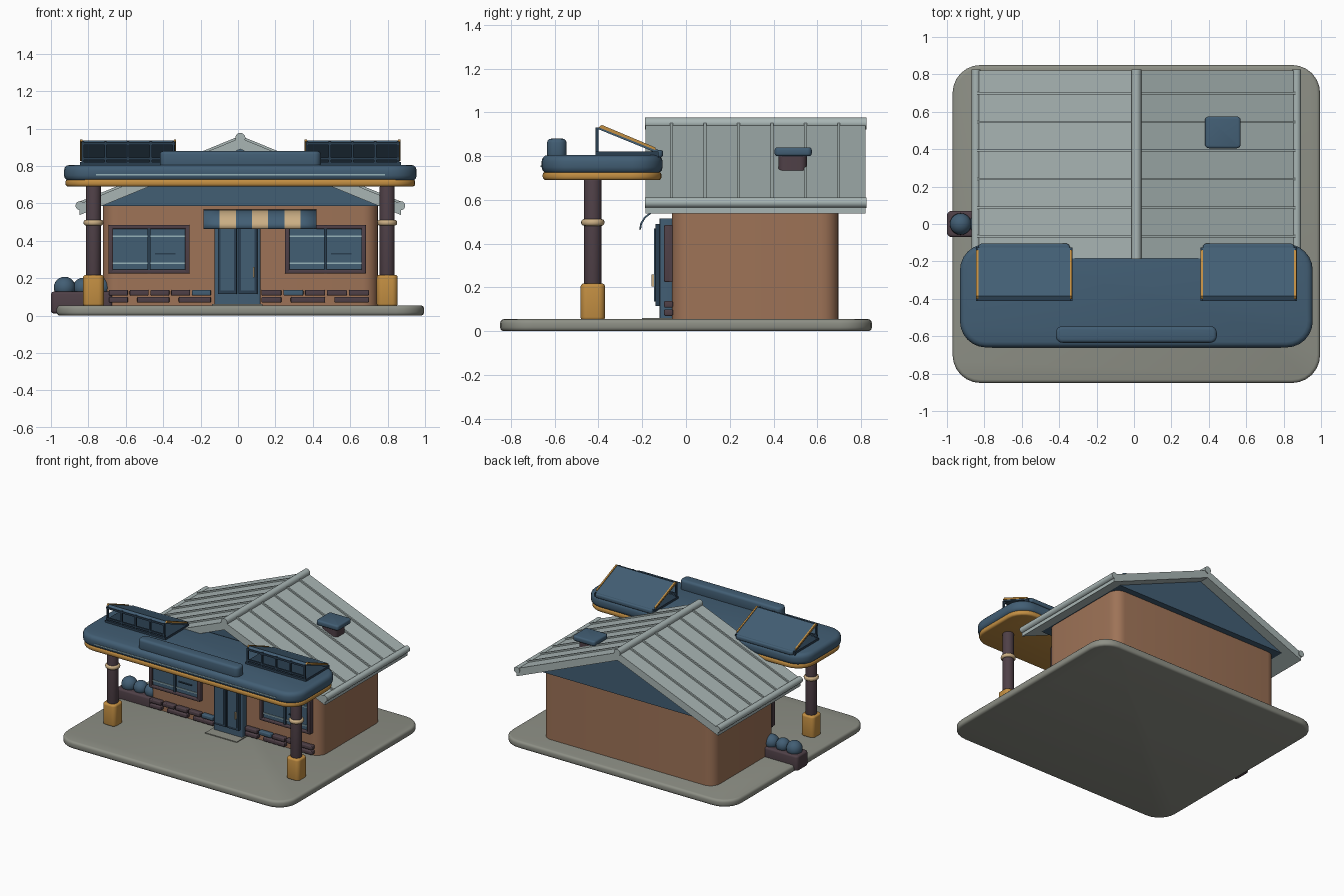
import bpy, bmesh
from math import radians, pi
from mathutils import Vector, Matrix

if "Cube" in bpy.data.objects:
    bpy.data.objects.remove(bpy.data.objects["Cube"])


def material(name, r, g, b):
    col = [(c / 255 / 12.92 if c < 11 else ((c / 255 + 0.055) / 1.055) ** 2.4) for c in (r, g, b)] + [1]
    m = bpy.data.materials.new(name)
    m.use_nodes = True
    m.diffuse_color = col
    m.node_tree.nodes["Principled BSDF"].inputs["Base Color"].default_value = col
    return m


BLUE = material("slate blue", 66, 94, 116)
NAVY = material("dark navy", 42, 62, 80)
WALL = material("clay brown", 158, 115, 87)
GOLD = material("ochre", 194, 142, 66)
PLUM = material("dark plum", 79, 64, 71)
CREAM = material("cream", 202, 174, 132)
STONE = material("stone grey", 141, 143, 133)
ROOF = material("pale metal", 168, 181, 180)
TRIM = material("light trim", 150, 178, 184)

OX = 0.0125  # centre line of the building


def finish(name, bm, mats, smooth=True):
    bmesh.ops.recalc_face_normals(bm, faces=bm.faces[:])
    me = bpy.data.meshes.new(name)
    bm.to_mesh(me)
    bm.free()
    ob = bpy.data.objects.new(name, me)
    bpy.context.collection.objects.link(ob)
    for m in mats if isinstance(mats, list) else [mats]:
        me.materials.append(m)
    if smooth:
        bpy.ops.object.select_all(action='DESELECT')
        ob.select_set(True)
        bpy.context.view_layer.objects.active = ob
        bpy.ops.object.shade_smooth_by_angle(angle=radians(35))
    return ob


def box(name, x, y, z, mat, corner=0.0, rim=0.0, rim_bottom=True):
    """Box from three ranges, with rounded upright corners and rounded rims."""
    bm = bmesh.new()
    size = [r[1] - r[0] for r in (x, y, z)]
    mid = [(r[0] + r[1]) / 2 for r in (x, y, z)]
    bmesh.ops.create_cube(bm, size=1, matrix=Matrix.Translation(mid) @ Matrix.Diagonal((*size, 1)))
    if corner:
        up = [e for e in bm.edges if abs(e.verts[0].co.z - e.verts[1].co.z) > 1e-4]
        bmesh.ops.bevel(bm, geom=up, offset=corner, segments=6, profile=0.5, affect='EDGES')
    if rim:
        flat = [e for e in bm.edges if abs(e.verts[0].co.z - e.verts[1].co.z) < 1e-4
                and (rim_bottom or e.verts[0].co.z > mid[2])]
        bmesh.ops.bevel(bm, geom=flat, offset=rim, segments=3, profile=0.5, affect='EDGES')
    return finish(name, bm, mat)


def prism(name, pts, span, mat, axis='y'):
    """Outline in (x, z) or (y, z), pushed along the remaining axis."""
    bm = bmesh.new()
    make = (lambda p: (p[0], span[0], p[1])) if axis == 'y' else (lambda p: (span[0], p[0], p[1]))
    face = bm.faces.new([bm.verts.new(make(p)) for p in pts])
    new = bmesh.ops.extrude_face_region(bm, geom=[face])["geom"]
    d = span[1] - span[0]
    bmesh.ops.translate(bm, vec=(0, d, 0) if axis == 'y' else (d, 0, 0),
                        verts=[v for v in new if isinstance(v, bmesh.types.BMVert)])
    return finish(name, bm, mat, False)


def tube(name, a, b, r, mat, rim=0.0):
    a, b = Vector(a), Vector(b)
    rot = (b - a).to_track_quat('Z', 'Y').to_matrix().to_4x4()
    bm = bmesh.new()
    bmesh.ops.create_cone(bm, cap_ends=True, segments=24, radius1=r, radius2=r, depth=(b - a).length,
                          matrix=Matrix.Translation((a + b) / 2) @ rot)
    if rim:
        caps = {e for f in bm.faces if len(f.verts) > 4 for e in f.edges}
        bmesh.ops.bevel(bm, geom=list(caps), offset=rim, segments=3, profile=0.5, affect='EDGES')
    return finish(name, bm, mat)


# Ground slab, door mat and walls
box("ground_slab", (-0.97, 0.995), (-0.85, 0.85), (0, 0.055), STONE, 0.15, 0.018)
box("door_mat", (-0.14, 0.13), (-0.2, -0.06), (0.05, 0.061), STONE)
box("walls", (OX - 0.735, OX + 0.735), (-0.065, 0.697), (0.05, 0.6), WALL, 0.08)

# Roof: gable infill, pitched sheet, seams, ridge and gutters
PITCH = 0.41


def chevron(top, bottom, half):
    e = half * PITCH
    return [(OX - half, top - e), (OX, top), (OX + half, top - e),
            (OX + half, bottom - e), (OX, bottom), (OX - half, bottom - e)]


prism("gable_infill", [(OX - 0.77, 0.585), (OX + 0.77, 0.585), (OX, 0.905)], (-0.11, 0.745), BLUE)
prism("roof_sheet", chevron(0.95, 0.89, 0.86), (-0.185, 0.82), ROOF)
for i in range(6):
    y = -0.066 + i * 0.153
    prism("roof_seam", chevron(0.962, 0.93, 0.855), (y - 0.006, y + 0.006), ROOF)
tube("ridge_cap", (OX, -0.187, 0.95), (OX, 0.825, 0.95), 0.027, ROOF)
for s in (-1, 1):
    tube("gutter", (OX + s * 0.857, -0.187, 0.588), (OX + s * 0.857, 0.825, 0.588), 0.024, ROOF)

# Roof vent
box("vent_base", (0.41, 0.54), (0.422, 0.552), (0.7, 0.81), PLUM, 0.03)
box("vent_cap", (0.38, 0.57), (0.405, 0.575), (0.8, 0.84), BLUE, 0.02, 0.012)

# Canopy
box("canopy_trim", (OX - 0.935, OX + 0.935), (-0.655, -0.112), (0.69, 0.73), GOLD, 0.14, 0.015)
box("canopy_top", (OX - 0.943, OX + 0.943), (-0.66, -0.107), (0.72, 0.806), BLUE, 0.14, 0.03)
box("canopy_stripe", (-0.76, 0.785), (-0.664, -0.65), (0.75, 0.757), TRIM)
box("canopy_parapet", (OX - 0.43, OX + 0.43), (-0.635, -0.546), (0.79, 0.88), BLUE, 0.035, 0.018)

# Columns
for s in (-1, 1):
    cx, cy = OX + s * 0.785, -0.426
    box("column_foot", (cx - 0.056, cx + 0.056), (cy - 0.056, cy + 0.056), (0.05, 0.218), GOLD, 0.03, 0.014)
    tube("column_shaft", (cx, cy, 0.2), (cx, cy, 0.695), 0.04, PLUM, 0.008)
    tube("column_band", (cx, cy, 0.482), (cx, cy, 0.512), 0.053, CREAM, 0.012)

# Tilted panels on the canopy
for s in (-1, 1):
    cx = OX + s * 0.6
    x0, x1 = cx - 0.25, cx + 0.25
    box("panel_base", (x0 - 0.008, x1 + 0.008), (-0.413, -0.125), (0.795, 0.822), NAVY)
    box("panel_back_bar", (cx - 0.245, cx + 0.245), (-0.16, -0.105), (0.795, 0.828), BLUE, 0.02, 0.01)
    prism("tilted_panel", [(-0.405, 0.925), (-0.385, 0.937), (-0.125, 0.828), (-0.135, 0.815)],
          (x0, x1), BLUE, 'x')
    for x in (x0, x1):
        prism("panel_edge_trim", [(-0.4, 0.932), (-0.385, 0.943), (-0.14, 0.84), (-0.14, 0.828)],
              (x - 0.006, x + 0.006), GOLD, 'x')
    for i in range(5):
        px = x0 + 0.007 + i * 0.1215
        box("panel_post", (px - 0.006, px + 0.006), (-0.413, -0.4), (0.81, 0.93), NAVY)
    for z in (0.838, 0.92):
        box("panel_rail", (x0, x1), (-0.413, -0.401), (z - 0.007, z + 0.007), NAVY)

# Windows
for cx in (-0.475, 0.467):
    x0, x1, z0, z1 = cx - 0.217, cx + 0.217, 0.225, 0.485
    box("window_back", (x0, x1), (-0.075, -0.06), (z0, z1), PLUM)
    for a, b in ((x0, x0 + 0.025), (x1 - 0.025, x1)):
        box("window_jamb", (a, b), (-0.1, -0.06), (z0, z1), PLUM, 0.006, 0.006)
    for a, b in ((z0, z0 + 0.022), (z1 - 0.022, z1)):
        box("window_rail", (x0, x1), (-0.1, -0.06), (a, b), PLUM, 0.006, 0.006)
    box("window_glass", (x0 + 0.02, x1 - 0.02), (-0.084, -0.076), (z0 + 0.02, z1 - 0.02), BLUE)
    box("window_mullion", (cx - 0.008, cx + 0.008), (-0.098, -0.076), (z0, z1), NAVY)
    for z in (0.28, 0.424):
        box("window_stripe", (x0 + 0.025, x1 - 0.025), (-0.09, -0.08), (z - 0.004, z + 0.004), TRIM)
    box("window_latch", (cx + 0.03, cx + 0.14), (-0.092, -0.08), (0.326, 0.334), NAVY)

# Double door
box("door_frame", (-0.125, 0.12), (-0.12, -0.06), (0.055, 0.515), BLUE, 0.01)
for a, b in ((-0.108, -0.006), (0.002, 0.104)):
    box("door_leaf", (a, b), (-0.14, -0.115), (0.115, 0.49), NAVY, 0.004)
    box("door_glass", (a + 0.015, b - 0.015), (-0.147, -0.139), (0.135, 0.47), BLUE)
box("door_handle", (0.08, 0.088), (-0.157, -0.138), (0.205, 0.26), CREAM)

# Striped awning: a curved sheet swept across, striped column by column
arc = [(-0.06, 0.565), (-0.11, 0.56), (-0.155, 0.545), (-0.188, 0.52), (-0.205, 0.492), (-0.21, 0.465)]
bm = bmesh.new()
grid = [[bm.verts.new((-0.185 + i * 0.0865, y, z)) for y, z in arc] for i in range(8)]
for i in range(7):
    for j in range(len(arc) - 1):
        f = bm.faces.new((grid[i][j], grid[i + 1][j], grid[i + 1][j + 1], grid[i][j + 1]))
        f.material_index = i % 2
awning = finish("awning", bm, [BLUE, CREAM])
mod = awning.modifiers.new("thickness", 'SOLIDIFY')
mod.thickness = 0.008
mod.offset = 0

# Brick courses along the front wall
for side, (start, end) in enumerate(((-0.69, -0.135), (0.125, 0.71))):
    for row in range(2):
        step = (end - start) / 5
        z = 0.07 + row * 0.038
        for i in range(5):
            a = start + i * step + (0.0 if row else -0.02 * (1 - 2 * (i % 2)) + 0.02)
            blue = row == 1 and i == (4 if side == 0 else 1)
            box("brick", (a, min(a + step - 0.01, end)), (-0.1, -0.06), (z, z + 0.03),
                BLUE if blue else PLUM, 0.006, 0.006)

# Planter with round shrubs
box("planter", (-1.0, -0.67), (-0.07, 0.07), (0.012, 0.128), PLUM, 0.025, 0.014)
for i, r in enumerate((0.058, 0.052, 0.055)):
    bm = bmesh.new()
    bmesh.ops.create_uvsphere(bm, u_segments=20, v_segments=12, radius=r,
                              matrix=Matrix.Translation((-0.927 + i * 0.097, 0, 0.15)))
    finish("shrub", bm, BLUE)
